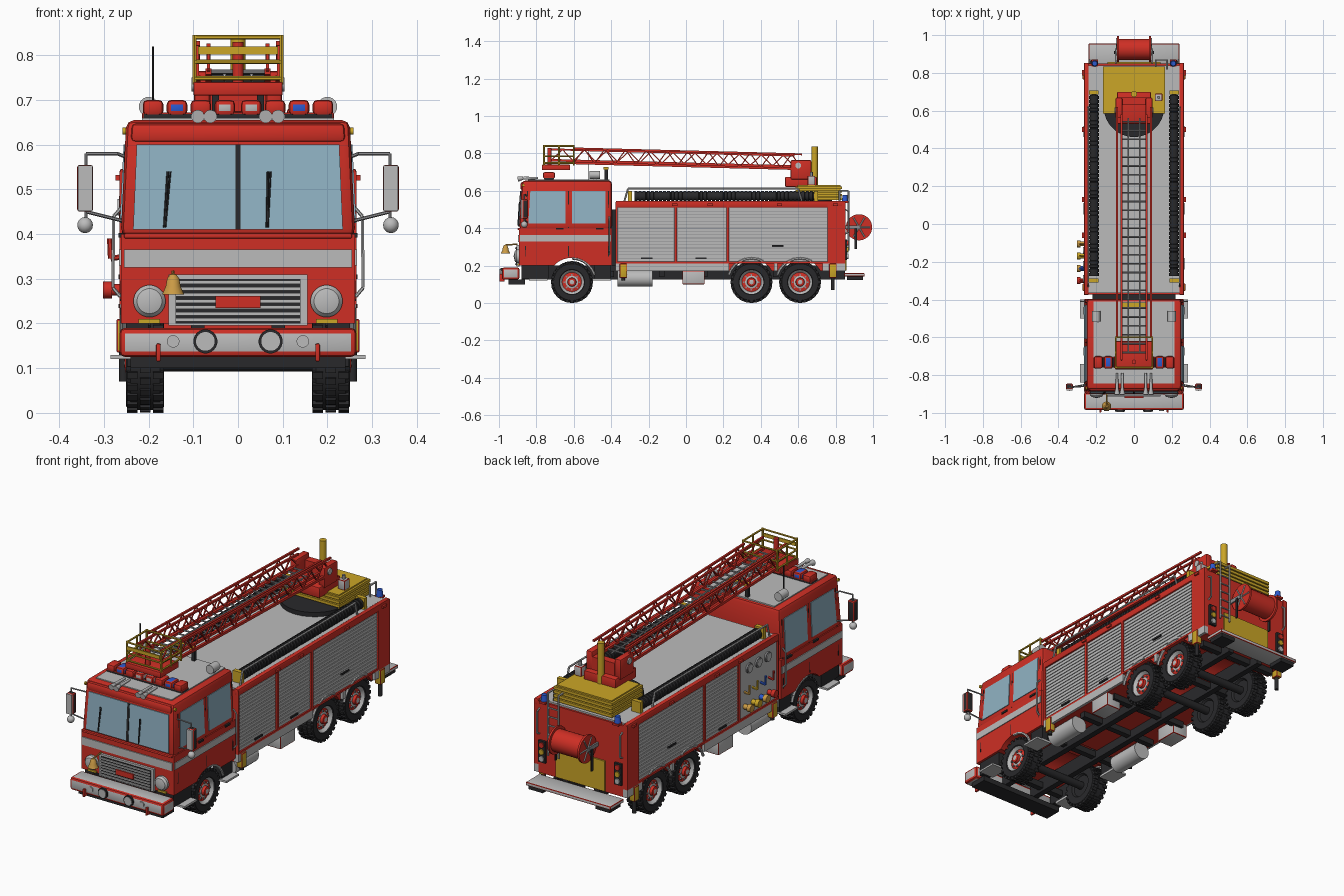
import bpy, bmesh, math
from mathutils import Vector, Matrix

COLOURS = {"red": (0.62, 0.028, 0.018), "light_grey": (0.5, 0.5, 0.5), "steel": (0.27, 0.27, 0.28),
           "dark": (0.022, 0.022, 0.024), "glass": (0.28, 0.45, 0.55), "yellow": (0.6, 0.38, 0.02),
           "brass": (0.6, 0.33, 0.06), "blue": (0.025, 0.1, 0.62)}
NAMES = list(COLOURS)
MATS = []
for n, c in COLOURS.items():
    m = bpy.data.materials.new(n)
    m.diffuse_color = (*c, 1)
    MATS.append(m)


class Part:
    """Collects primitives into one named object."""
    def __init__(self, name):
        self.name, self.bm = name, bmesh.new()

    def box(self, x, y, z, mat, bevel=0, rot=None):
        c = Vector(((x[0] + x[1]) / 2, (y[0] + y[1]) / 2, (z[0] + z[1]) / 2))
        s = Matrix.Diagonal((x[1] - x[0], y[1] - y[0], z[1] - z[0], 1))
        vs = bmesh.ops.create_cube(self.bm, size=1, matrix=(rot or Matrix()) @ Matrix.Translation(c) @ s)["verts"]
        for f in {f for v in vs for f in v.link_faces}:
            f.material_index = NAMES.index(mat)
        if bevel:
            es = list({e for v in vs for e in v.link_edges})
            bmesh.ops.bevel(self.bm, geom=es, offset=bevel, segments=2, profile=0.5, affect='EDGES')

    def lathe(self, o, d, prof, mats, seg=16):
        """Revolves (radius, distance) points around the axis d through o."""
        q = Vector(d).to_track_quat('Z', 'Y')
        mats = [mats] * (len(prof) - 1) if isinstance(mats, str) else mats
        rings = []
        for r, h in prof:
            k = 1 if r == 0 else seg
            rings.append([self.bm.verts.new(Vector(o) + q @ Vector((r * math.cos(2 * math.pi * (i + .5) / seg),
                          r * math.sin(2 * math.pi * (i + .5) / seg), h))) for i in range(k)])
        for a, b, m in zip(rings, rings[1:], mats):
            for i in range(seg):
                j = (i + 1) % seg
                loop = [a[i % len(a)], a[j % len(a)], b[j % len(b)], b[i % len(b)]]
                self.bm.faces.new(list(dict.fromkeys(loop))).material_index = NAMES.index(m)

    def cyl(self, p, q, r, mat, r2=None, seg=16):
        d = Vector(q) - Vector(p)
        self.lathe(p, d, [(0, 0), (r, 0), (r if r2 is None else r2, d.length), (0, d.length)], mat, seg)

    def rods(self, pts, r, mat, seg=6):
        for p, q in zip(pts, pts[1:]):
            self.cyl(p, q, r, mat, seg=seg)

    def ball(self, c, r, mat, n=8):
        self.lathe(c, (0, 0, 1), [(r * math.sin(math.pi * i / n) if 0 < i < n else 0,
                                   -r * math.cos(math.pi * i / n)) for i in range(n + 1)], mat, 14)

    def extrude(self, prof, hw, mat):
        """Extrudes a (y, z) outline across the width."""
        a, b = [[self.bm.verts.new((x, y, z)) for y, z in prof] for x in (-hw, hw)]
        fs = [self.bm.faces.new(a), self.bm.faces.new(b)]
        for i in range(len(a)):
            j = (i + 1) % len(a)
            fs.append(self.bm.faces.new((a[i], a[j], b[j], b[i])))
        for f in fs:
            f.material_index = NAMES.index(mat)

    def done(self, mirror=False, warp=None):
        bm = self.bm
        if mirror:
            g = bmesh.ops.duplicate(bm, geom=bm.verts[:] + bm.edges[:] + bm.faces[:])["geom"]
            for v in g:
                if isinstance(v, bmesh.types.BMVert):
                    v.co.x *= -1
        if warp:
            for v in bm.verts:
                warp(v.co)
        bmesh.ops.recalc_face_normals(bm, faces=bm.faces[:])
        me = bpy.data.meshes.new(self.name)
        bm.to_mesh(me)
        bm.free()
        for m in MATS:
            me.materials.append(m)
        me.shade_smooth()
        me.set_sharp_from_angle(angle=math.radians(35))
        bpy.context.collection.objects.link(bpy.data.objects.new(self.name, me))


def arch(y, r, z0, n=10):
    a0 = math.asin((z0 - 0.112) / r)
    return [(y - r * math.cos(a), 0.112 + r * math.sin(a)) for a in [a0 + (math.pi - 2 * a0) * i / n for i in range(n + 1)]]


def lean(co):  # cab tapers above the waist
    t = max(0, (co.z - 0.4) / 0.25)
    co.x *= 1 - 0.045 * t
    if co.y < -0.8:
        co.y += 0.016 * t


AXLES = (-0.61, 0.35, 0.61)
# cab shell, doors, windows, stripe
p = Part("cab")
p.extrude([(-0.893, 0.2)] + arch(-0.61, 0.13, 0.2) + [(-0.396, 0.2), (-0.396, 0.4), (-0.893, 0.4)], 0.262, "red")
p.box((-0.262, 0.262), (-0.893, -0.396), (0.395, 0.655), "red", 0.018)
p.box((-0.25, 0.25), (-0.9, -0.86), (0.605, 0.648), "red", 0.012)
p.box((-0.225, 0.225), (-0.86, -0.41), (0.65, 0.66), "light_grey")
p.box((-0.235, 0.235), (-0.897, -0.885), (0.41, 0.6), "glass")
p.box((-0.006, 0.006), (-0.9, -0.89), (0.41, 0.6), "dark")
p.box((-0.255, 0.255), (-0.898, -0.88), (0.325, 0.365), "light_grey")
p.box((-0.255, 0.255), (-0.9, -0.88), (0.39, 0.402), "red", 0.004)
for x in (-0.165, 0.065):
    p.rods([(x, -0.9, 0.415), (x + 0.004, -0.9, 0.54)], 0.003, "dark")
    p.rods([(x - 0.012 + 0.014, -0.9, 0.415), (x + 0.01, -0.9, 0.54)], 0.002, "dark")
p.done(warp=lean)
p = Part("cab_doors")
for y0, y1 in ((-0.845, -0.645), (-0.61, -0.43)):
    p.box((0.255, 0.2655), (y0, y1), (0.425, 0.6), "glass")
    p.box((0.255, 0.267), (y1 - 0.05, y1 - 0.01), (0.392, 0.402), "dark")
for y in (-0.86, -0.628, -0.415):
    p.box((0.255, 0.2635), (y - 0.002, y + 0.002), (0.25, 0.6), "dark")
p.box((0.255, 0.266), (-0.888, -0.4), (0.33, 0.365), "light_grey")
p.rods([(0.263, -0.41, 0.26), (0.28, -0.41, 0.28), (0.28, -0.41, 0.44), (0.263, -0.41, 0.46)], 0.004, "light_grey")
p.done(mirror=True, warp=lean)

# front face: grille, lamps, bumper, bell
p = Part("grille")
p.box((-0.155, 0.155), (-0.905, -0.89), (0.195, 0.31), "light_grey")
p.box((-0.14, 0.14), (-0.908, -0.9), (0.2, 0.3), "dark")
for i in range(7):
    p.box((-0.14, 0.14), (-0.914, -0.9), (0.204 + i * 0.014, 0.212 + i * 0.014), "light_grey")
p.box((-0.05, 0.05), (-0.92, -0.91), (0.235, 0.262), "red")
p.done()
p = Part("headlights")
p.lathe((0.198, -0.89, 0.25), (0, -1, 0), [(0, 0), (0.036, 0), (0.036, 0.015), (0.028, 0.025), (0, 0.032)], "light_grey", 24)
p.box((0.175, 0.222), (-0.9, -0.89), (0.2, 0.21), "yellow")
p.cyl((0.25, -0.87, 0.63), (0.258, -0.87, 0.63), 0.008, "yellow")
p.done(mirror=True)
p = Part("bumper")
p.box((-0.265, 0.265), (-0.985, -0.89), (0.125, 0.19), "light_grey", 0.012)
p.box((-0.24, 0.24), (-0.95, -0.86), (0.1, 0.127), "dark")
for s in (-1, 1):
    p.cyl((s * 0.073, -0.98, 0.16), (s * 0.073, -0.993, 0.16), 0.027, "dark", seg=20)
    p.cyl((s * 0.073, -0.99, 0.16), (s * 0.073, -0.996, 0.16), 0.021, "light_grey", seg=20)
    p.cyl((s * 0.145, -0.98, 0.16), (s * 0.145, -0.99, 0.16), 0.014, "light_grey")
    p.box((s * 0.178 - 0.005, s * 0.178 + 0.005), (-0.998, -0.97), (0.115, 0.155), "red", 0.003)
p.done()
p = Part("bell")
p.lathe((-0.145, -0.965, 0.265), (0, 0, 1), [(0, 0), (0.025, 0), (0.017, 0.018), (0.014, 0.035), (0.007, 0.045), (0, 0.047)], "brass")
p.rods([(-0.145, -0.965, 0.31), (-0.145, -0.9, 0.315)], 0.004, "brass")
p.done()

# mirrors on bent arms
p = Part("side_mirrors")
p.rods([(0.25, -0.85, 0.572), (0.27, -0.86, 0.58), (0.34, -0.865, 0.58), (0.34, -0.865, 0.42)], 0.004, "steel")
p.rods([(0.26, -0.85, 0.43), (0.34, -0.865, 0.45)], 0.004, "steel")
p.box((0.324, 0.36), (-0.876, -0.845), (0.45, 0.555), "dark", 0.006)
p.box((0.326, 0.358), (-0.882, -0.874), (0.452, 0.553), "light_grey")
p.ball((0.342, -0.865, 0.42), 0.018, "light_grey")
p.done(mirror=True)

# roof: light bar, horns, searchlights, aerial, ladder rest
p = Part("light_bar")
p.box((-0.215, 0.215), (-0.76, -0.705), (0.655, 0.672), "dark", 0.004)
for i, c in enumerate(("red", "blue", "red", "light_grey")):
    x = 0.19 - i * 0.0535
    for s in (-1, 1):
        p.box((s * x - 0.023, s * x + 0.023), (-0.765, -0.7), (0.665, 0.7), c, 0.01)
p.done()
p = Part("roof_horns")
for x in (0.062, 0.09):
    p.cyl((x, -0.9, 0.663), (x, -0.87, 0.668), 0.015, "light_grey", 0.008)
    p.cyl((x, -0.87, 0.668), (x, -0.79, 0.668), 0.008, "light_grey", 0.006)
p.done(mirror=True)
p = Part("searchlights")
p.cyl((0.2, -0.515, 0.685), (0.2, -0.46, 0.685), 0.022, "light_grey")
p.box((0.193, 0.207), (-0.495, -0.475), (0.655, 0.675), "steel")
p.done(mirror=True)
p = Part("aerial")
p.rods([(-0.19, -0.52, 0.655), (-0.19, -0.52, 0.82)], 0.0025, "dark")
p.done()
p = Part("ladder_rest")
p.box((-0.06, 0.06), (-0.44, -0.415), (0.715, 0.727), "yellow")
for x in (-0.05, 0.05):
    p.box((x - 0.008, x + 0.008), (-0.437, -0.418), (0.655, 0.72), "dark")
p.done()

# rear body with wheel arches, pillars and deck
p = Part("rear_body")
prof = [(-0.374, 0.17)]
for y in AXLES[1:]:
    prof += arch(y, 0.124, 0.17)
p.extrude(prof + [(0.85, 0.17), (0.85, 0.535), (-0.374, 0.535)], 0.252, "red")
p.box((-0.24, 0.24), (-0.365, 0.84), (0.53, 0.543), "light_grey")
p.box((-0.22, 0.22), (-0.4, -0.37), (0.2, 0.5), "dark")
for s in (-1, 1):
    xs = sorted((s * 0.24, s * 0.265))
    for y0, y1 in ((-0.376, -0.365), (-0.062, -0.048), (0.217, 0.231), (0.757, 0.775), (0.835, 0.853)):
        p.box(xs, (y0, y1), (0.215, 0.54), "red")
    p.box(xs, (-0.376, 0.853), (0.51, 0.546), "red", 0.006)
    p.box(xs, (0.77, 0.853), (0.215, 0.52), "red")
    for y0, y1 in ((-0.376, 0.23), (0.47, 0.49), (0.73, 0.853)):
        p.box(xs, (y0, y1), (0.172, 0.212), "light_grey")
    p.box(xs, (-0.376, 0.853), (0.212, 0.222), "red")
    for y in (-0.06, 0.13, 0.5, 0.8):
        p.box(sorted((s * 0.26, s * 0.274)), (y - 0.014, y + 0.014), (0.52, 0.532), "red")
p.done()


def shutter(p, s, y0, y1):
    p.box(sorted((s * 0.25, s * 0.2545)), (y0, y1), (0.222, 0.51), "steel")
    for i in range(16):
        z = 0.224 + i * 0.0179
        p.box(sorted((s * 0.25, s * 0.26)), (y0 + 0.004, y1 - 0.004), (z, z + 0.0145), "light_grey")


p = Part("roller_shutters")
for s in (-1, 1):
    shutter(p, s, -0.048, 0.217)
    shutter(p, s, 0.231, 0.757)
    for y, z in ((0.08, 0.235), (0.49, 0.3)):
        p.box(sorted((s * 0.255, s * 0.267)), (y - 0.03, y + 0.03), (z, z + 0.009), "dark")
shutter(p, 1, -0.365, -0.062)
p.box((0.255, 0.267), (-0.24, -0.18), (0.235, 0.244), "dark")
p.done()

# pump controls on the left
p = Part("pump_panel")
p.box((-0.258, -0.25), (-0.365, -0.062), (0.222, 0.51), "light_grey")
for y in (-0.29, -0.215, -0.14):
    p.cyl((-0.255, y, 0.46), (-0.266, y, 0.46), 0.025, "steel", seg=20)
    p.cyl((-0.265, y, 0.46), (-0.269, y, 0.46), 0.019, "light_grey", seg=20)
for y, c in ((-0.3, "red"), (-0.235, "blue"), (-0.17, "yellow"), (-0.105, "brass")):
    p.cyl((-0.255, y, 0.275), (-0.285, y, 0.275), 0.013, c)
    p.cyl((-0.282, y, 0.275), (-0.302, y, 0.275), 0.019, c if c != "blue" else "brass")
    p.rods([(-0.255, y, 0.35), (-0.285, y, 0.345), (-0.287, y, 0.39)], 0.006, c)
p.done()

# deck equipment
p = Part("deck_hoses")
prof = [(0, 0)]
for i in range(44):
    h = i * 0.0218
    prof += [(0.027, h), (0.027, h + 0.015), (0.022, h + 0.0165), (0.022, h + 0.0215)]
p.lathe((0.212, -0.275, 0.572), (0, 1, 0), prof + [(0, 0.96)], "dark", 12)
for y in (-0.31, 0.685):
    p.box((0.187, 0.237), (y, y + 0.022), (0.543, 0.6), "yellow")
p.rods([(0.243, -0.33, 0.543), (0.243, -0.31, 0.612), (0.243, 0.6, 0.612), (0.243, 0.62, 0.543)], 0.005, "light_grey")
p.box((0.19, 0.225), (0.835, 0.87), (0.535, 0.545), "red")
p.cyl((0.208, 0.85, 0.543), (0.208, 0.85, 0.578), 0.017, "blue", 0.013)
p.done(mirror=True)
p = Part("turntable")
p.cyl((0, 0.62, 0.54), (0, 0.62, 0.565), 0.16, "dark", seg=40)
for i in range(4):
    z = 0.55 + i * 0.02
    p.box((-0.165, 0.165), (0.585, 0.835), (z, z + 0.014), "yellow")
    p.box((-0.155, 0.155), (0.595, 0.825), (z + 0.01, z + 0.021), "yellow")
p.box((-0.09, 0.09), (0.53, 0.7), (0.62, 0.675), "red", 0.006)
for s in (-1, 1):
    p.box(sorted((s * 0.062, s * 0.098)), (0.56, 0.67), (0.66, 0.765), "red", 0.008)
    p.cyl((s * 0.095, 0.6, 0.735), (s * 0.104, 0.6, 0.735), 0.016, "light_grey")
p.box((-0.065, 0.065), (0.63, 0.67), (0.66, 0.74), "red")
p.cyl((0, 0.688, 0.62), (0, 0.688, 0.838), 0.017, "yellow")
p.box((0.11, 0.15), (0.65, 0.69), (0.63, 0.68), "light_grey", 0.004)
p.cyl((0.13, 0.67, 0.68), (0.13, 0.67, 0.7), 0.008, "steel")
p.done()

# nested ladder sections with lattice sides
p = Part("ladder")
for x, y0, y1, dz, h in ((0.09, -0.6, 0.62, 0, 0.078), (0.066, -0.72, 0.58, 0.012, 0.058)):
    low = lambda y: 0.733 - 0.026 * y + dz
    n = 22
    ys = [y0 + (y1 - y0) * i / n for i in range(n + 1)]
    for s in (-x, x):
        p.rods([(s, y0, low(y0)), (s, y1, low(y1))], 0.009, "red", 4)
        p.rods([(s, y0, low(y0) + h), (s, y1, low(y1) + h)], 0.007, "red", 4)
        p.rods([(s, y, low(y) + h * (i % 2)) for i, y in enumerate(ys)], 0.004, "red", 4)
for i in range(27):
    y = -0.68 + i * 0.047
    p.rods([(-0.066, y, 0.745 - 0.026 * y), (0.066, y, 0.745 - 0.026 * y)], 0.005, "steel")
for x in (-0.03, 0.03):
    p.rods([(x, -0.68, 0.757), (x, 0.56, 0.725)], 0.004, "light_grey")
p.done()
p = Part("rescue_basket")
p.box((-0.1, 0.1), (-0.77, -0.62), (0.71, 0.74), "red", 0.004)
for z in (0.748, 0.785, 0.84):
    p.rods([(-0.097, -0.76, z), (0.097, -0.76, z), (0.097, -0.6, z), (-0.097, -0.6, z), (-0.097, -0.76, z)], 0.005, "yellow")
for x in (-0.097, 0.097):
    for y in (-0.76, -0.68, -0.6):
        p.rods([(x, y, 0.735), (x, y, 0.845)], 0.005, "yellow")
p.box((-0.09, 0.09), (-0.764, -0.757), (0.802, 0.82), "yellow")
p.cyl((0, -0.73, 0.74), (0, -0.73, 0.83), 0.012, "red")
p.done()

# rear face: hose reel, step, ladder, tail lamps
p = Part("hose_reel")
p.cyl((-0.085, 0.925, 0.405), (0.085, 0.925, 0.405), 0.056, "red", seg=28)
for s in (-1, 1):
    p.cyl((s * 0.08, 0.925, 0.405), (s * 0.09, 0.925, 0.405), 0.07, "red", seg=28)
    for i in range(6):
        a = i * math.pi / 3
        p.rods([(s * 0.091, 0.925, 0.405), (s * 0.091, 0.925 + 0.06 * math.cos(a), 0.405 + 0.06 * math.sin(a))], 0.004, "light_grey")
    p.box(sorted((s * 0.092, s * 0.1)), (0.85, 0.93), (0.395, 0.415), "steel")
    p.box(sorted((s * 0.1, s * 0.106)), (0.9, 0.915), (0.29, 0.4), "dark")
p.done()
p = Part("rear_panel")
p.box((-0.14, 0.14), (0.845, 0.858), (0.175, 0.33), "yellow")
p.box((-0.24, 0.24), (0.845, 0.955), (0.142, 0.16), "light_grey", 0.004)
for s in (-1, 1):
    p.box((s * 0.19 - 0.04, s * 0.19 + 0.04), (0.86, 0.945), (0.122, 0.143), "dark")
    p.box((s * 0.215 - 0.02, s * 0.215 + 0.02), (0.85, 0.862), (0.23, 0.34), "dark")
    for z, c in ((0.25, "light_grey"), (0.285, "yellow"), (0.32, "red")):
        p.cyl((s * 0.215, 0.86, z), (s * 0.215, 0.868, z), 0.014, c)
    p.rods([(s * 0.235, 0.85, 0.37), (s * 0.235, 0.87, 0.38), (s * 0.235, 0.87, 0.49), (s * 0.235, 0.85, 0.5)], 0.004, "light_grey")
for x in (0.115, 0.175):
    p.rods([(x, 0.868, 0.28), (x, 0.868, 0.6), (x, 0.82, 0.6), (x, 0.82, 0.54)], 0.005, "light_grey")
for i in range(6):
    p.rods([(0.115, 0.868, 0.3 + i * 0.045), (0.175, 0.868, 0.3 + i * 0.045)], 0.004, "light_grey")
p.done()

# underside: frame rails, axles, tanks, steps, jacks
p = Part("chassis")
for s in (-1, 1):
    p.box((s * 0.09 - 0.015, s * 0.09 + 0.015), (-0.88, 0.85), (0.125, 0.2), "dark")
for y in (-0.8, -0.4, -0.13, 0.1, 0.48, 0.78):
    p.box((-0.22, 0.22), (y - 0.015, y + 0.015), (0.14, 0.172), "dark")
for y in AXLES:
    p.cyl((-0.18, y, 0.112), (0.18, y, 0.112), 0.02, "dark")
p.done()
p = Part("tanks_and_steps")
p.cyl((0.2, -0.365, 0.132), (0.2, -0.18, 0.132), 0.045, "light_grey", seg=24)
p.box((0.17, 0.255), (-0.02, 0.1), (0.1, 0.172), "light_grey", 0.004)
p.box((0.2, 0.285), (-0.84, -0.74), (0.12, 0.13), "light_grey")
p.box((0.2, 0.285), (-0.5, -0.4), (0.12, 0.13), "light_grey")
p.box((0.2, 0.25), (-0.88, -0.735), (0.13, 0.2), "dark")
p.box((0.2, 0.25), (-0.49, -0.4), (0.13, 0.2), "dark")
for y in (-0.335, 0.785):
    p.box((0.24, 0.272), (y - 0.02, y + 0.02), (0.135, 0.21), "yellow", 0.004)
    p.cyl((0.256, y, 0.07 if y > 0 else 0.12), (0.256, y, 0.14), 0.01, "dark")
for y in AXLES:
    pts = arch(y, 0.127, 0.15)
    p.rods([(0.258, a, b) for a, b in (pts[5:] if y < 0 else pts[:8])], 0.007, "light_grey")
p.done(mirror=True)

# wheels with block tread
p = Part("wheels")
for y in AXLES:
    o = Matrix.Translation((0, y, 0.112))
    p.lathe((0.165, y, 0.112), (1, 0, 0),
            [(0, 0.01), (0.055, 0.01), (0.062, 0), (0.098, 0), (0.106, 0.01), (0.106, 0.075), (0.098, 0.085), (0.068, 0.085),
             (0.064, 0.08), (0.052, 0.066), (0.034, 0.07), (0.024, 0.072), (0.022, 0.086), (0.012, 0.088), (0, 0.09)],
            ["dark"] * 8 + ["light_grey", "red", "light_grey", "red", "red", "light_grey"], 32)
    for i in range(24):
        rot = o @ Matrix.Rotation(2 * math.pi * i / 24, 4, 'X')
        for x0, x1 in ((0.167, 0.19), (0.225, 0.248)):
            p.box((x0, x1), (-0.008, 0.008), (0.098, 0.112), "dark", rot=rot)
        p.box((0.196, 0.219), (-0.008, 0.008), (0.1, 0.111), "dark", rot=rot @ Matrix.Rotation(math.pi / 24, 4, 'X'))
        if i % 3 == 0:
            p.box((0.23, 0.24), (-0.004, 0.004), (0.036, 0.044), "steel", rot=rot)
p.done(mirror=True)
